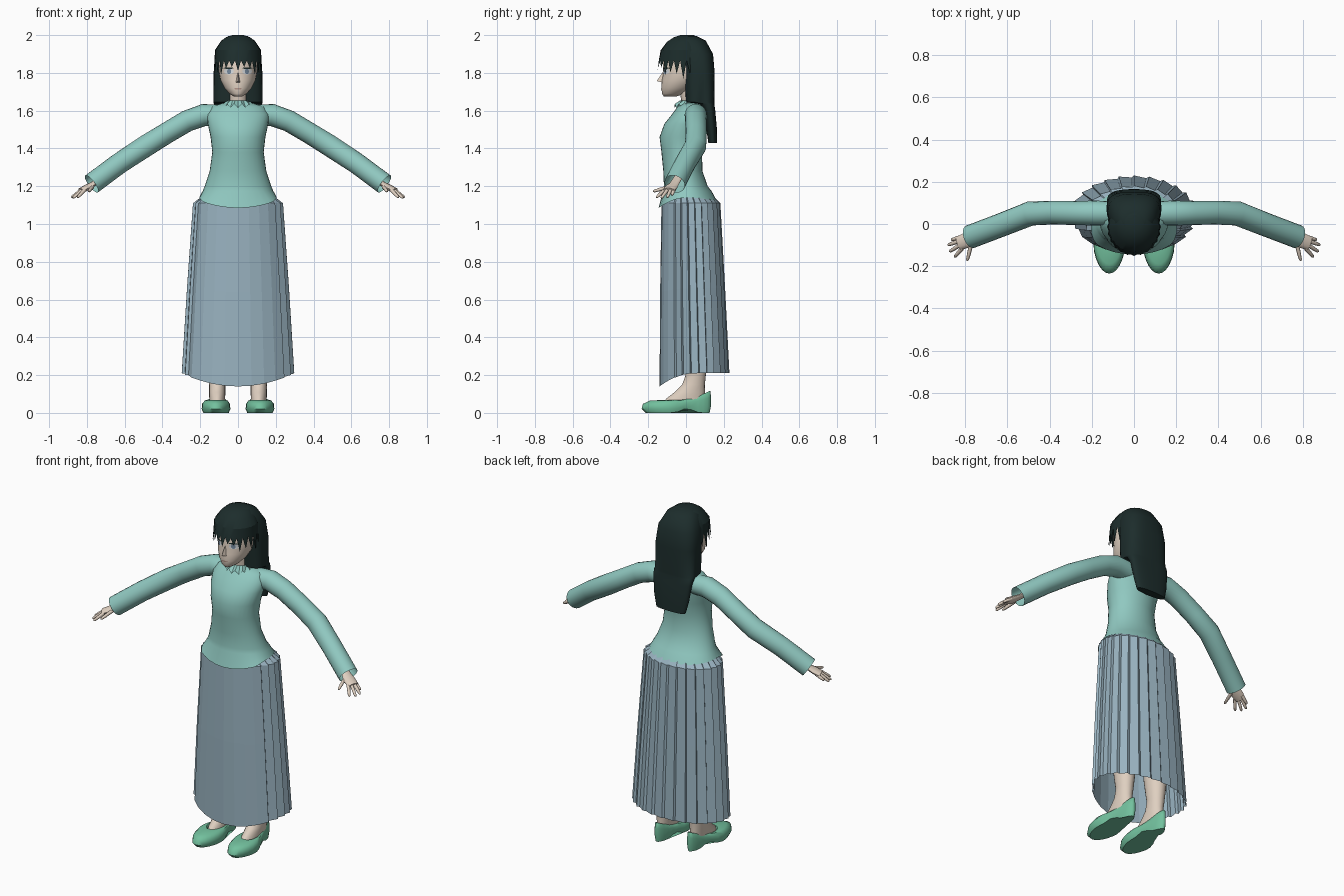
import bpy, bmesh, math
from mathutils import Vector

if "Cube" in bpy.data.objects:
    bpy.data.objects.remove(bpy.data.objects["Cube"])

def material(name, r, g, b):
    m = bpy.data.materials.new(name)
    m.diffuse_color = (r, g, b, 1)
    m.use_nodes = True
    m.node_tree.nodes["Principled BSDF"].inputs["Base Color"].default_value = m.diffuse_color
    return m

TEAL = material("teal knit", .28, .58, .53)
BLUE = material("skirt blue", .32, .45, .53)
GREEN = material("shoe green", .17, .53, .34)
SKIN = material("skin", .74, .63, .53)
HAIR = material("dark hair", .012, .026, .025)
WHITE = material("eye white", .75, .78, .8)
IRIS = material("iris blue", .2, .28, .38)
LIP = material("lip", .5, .33, .28)

def build(name, verts, faces, mat, angle=50):
    """Mesh object with outward normals; angle 0 keeps it flat shaded."""
    bm = bmesh.new()
    vs = [bm.verts.new(v) for v in verts]
    for f in faces:
        bm.faces.new([vs[i] for i in f])
    bmesh.ops.recalc_face_normals(bm, faces=bm.faces)
    me = bpy.data.meshes.new(name)
    bm.to_mesh(me)
    bm.free()
    me.materials.append(mat)
    if angle:
        me.shade_smooth()
        me.set_sharp_from_angle(angle=math.radians(angle))
    ob = bpy.data.objects.new(name, me)
    bpy.context.collection.objects.link(ob)
    return ob

def loft(name, rings, mat, caps=(True, True), angle=50):
    n = len(rings[0])
    verts = [p for r in rings for p in r]
    faces = [(k * n + i, k * n + (i + 1) % n, (k + 1) * n + (i + 1) % n, (k + 1) * n + i)
             for k in range(len(rings) - 1) for i in range(n)]
    if caps[0]:
        faces.append(range(n))
    if caps[1]:
        faces.append(range(len(verts) - n, len(verts)))
    return build(name, verts, faces, mat, angle)

def ring(z, hw, yf, yb, n=32, p=2, cx=0):
    """Horizontal (super)ellipse from its half width and front and back limits."""
    pts = []
    for i in range(n):
        a = 2 * math.pi * i / n
        c, s = math.cos(a), math.sin(a)
        pts.append((cx + hw * math.copysign(abs(c) ** (2 / p), c),
                    (yf + yb) / 2 + (yb - yf) / 2 * math.copysign(abs(s) ** (2 / p), s), z))
    return pts

def tube(name, path, radii, mat, n=16, flat=1, caps=(True, True)):
    """Tube along a path; flat squeezes it in its upward direction."""
    pts = [Vector(p) for p in path]
    rings = []
    for i, p in enumerate(pts):
        t = (pts[min(i + 1, len(pts) - 1)] - pts[max(i - 1, 0)]).normalized()
        u = t.cross(Vector((0, 0, 1))).normalized()
        v = u.cross(t)
        rings.append([p + radii[i] * (u * math.cos(a) + v * flat * math.sin(a))
                      for a in (2 * math.pi * k / n for k in range(n))])
    return loft(name, rings, mat, caps)

# Sweater body with a hem that dips at the front
hem = []
for x, y, z in ring(1.14, 1, -.145, .165):
    s = (y - .01) / .155
    t = s * s
    w = .205 + .04 * min(1, 2 * t) if s < 0 else .205 + .015 * t
    hem.append((x * w, y, 1.14 - (.055 if s < 0 else .02) * t))
body = [(1.175, .187, -.122, .135), (1.20, .176, -.117, .115), (1.28, .15, -.12, .087),
        (1.38, .136, -.13, .085), (1.46, .145, -.14, .1), (1.53, .16, -.115, .11),
        (1.58, .165, -.075, .112), (1.62, .14, -.045, .105), (1.64, .08, -.025, .095)]
loft("sweater_body", [hem] + [ring(*b) for b in body], TEAL, (False, True), 80)

# Ruffled collar
low = [(x, y, z + (.014 if i % 2 else -.008))
       for i, (x, y, z) in enumerate(ring(1.622, .082, -.062, .1, 24))]
loft("collar", [low, ring(1.655, .056, -.03, .08, 24)], TEAL, (False, False), 0)

# Pleated skirt: smooth front panel, stepped pleats round the sides and back
plan = [(math.radians(215 + 110 * i / 8), 1) for i in range(9)]
for i in range(18):
    a = 325 + 250 * i / 18
    plan += [(math.radians(a + 2), .95), (math.radians(a + 250 / 18), 1)]
plan.pop()

def skirt_ring(z, hw, yf, yb, dip=0, step=1):
    pts = []
    for a, r in plan:
        r = 1 - (1 - r) * step
        s = math.sin(a)
        pts.append((r * hw * math.cos(a), (yf + yb) / 2 + r * (yb - yf) / 2 * s,
                    z - dip * min(s, 0) ** 2))
    return pts

loft("skirt", [skirt_ring(.21, .30, -.14, .23, .07), skirt_ring(.66, .272, -.137, .207, .02),
               skirt_ring(1.11, .24, -.13, .182), skirt_ring(1.14, .2, -.115, .152, 0, .3),
               skirt_ring(1.19, .165, -.1, .105, 0, 0)], BLUE, (False, False), 0)

# Neck and head
tube("neck", [(0, .03, 1.60), (0, .022, 1.66), (0, .01, 1.74)], [.052, .048, .048], SKIN)
HEAD = [(1.675, .022, -.118, -.05), (1.69, .046, -.127, -.01), (1.72, .072, -.13, .04),
        (1.76, .092, -.128, .08), (1.80, .1, -.12, .1), (1.86, .103, -.124, .11),
        (1.92, .09, -.1, .1), (1.965, .05, -.05, .06)]
loft("head", [ring(*h) for h in HEAD], SKIN, angle=80)

def face_y(x, z):
    for a, b in zip(HEAD, HEAD[1:]):
        if a[0] <= z <= b[0]:
            t = (z - a[0]) / (b[0] - a[0])
            hw, yf, yb = (a[k] + t * (b[k] - a[k]) for k in (1, 2, 3))
            return (yf + yb) / 2 - (yb - yf) / 2 * math.sqrt(max(0, 1 - (x / hw) ** 2))

def face_plate(name, cx, cz, rx, rz, mat, lift):
    """Oval plate that follows the face."""
    verts, n = [], 16
    for r in (1, .5):
        for i in range(n):
            a = 2 * math.pi * i / n
            x, z = cx + r * rx * math.cos(a), cz + r * rz * math.sin(a)
            verts.append((x, face_y(x, z) - lift, z))
    loft(name, [verts[:n], verts[n:]], mat, (False, True))

build("nose", [(0, -.122, 1.805), (-.014, -.122, 1.748), (.014, -.122, 1.748), (0, -.155, 1.757)],
      [(0, 1, 3), (0, 3, 2), (1, 2, 3)], SKIN)
face_plate("mouth", 0, 1.716, .022, .004, LIP, .002)
for side, tag in ((1, "left"), (-1, "right")):
    face_plate("eye_white_" + tag, side * .048, 1.808, .026, .016, WHITE, .002)
    face_plate("iris_" + tag, side * .047, 1.808, .011, .014, IRIS, .004)
    face_plate("lash_" + tag, side * .05, 1.825, .028, .004, HAIR, .004)

# Hair: long back mass, then a fringe cap with jagged ends
back = [(1.43, .095, .118, .165, 2.5), (1.5, .112, .108, .164, 2.5), (1.60, .124, .095, .155, 2.8),
        (1.635, .128, .07, .15, 3), (1.645, .13, .0, .15, 3.2), (1.8, .129, -.012, .152, 3),
        (1.9, .122, -.03, .143, 2.6), (1.97, .09, -.05, .105, 2.3), (1.995, .05, -.03, .055, 2)]
loft("long_hair", [ring(z, w, f, b, 32, p) for z, w, f, b, p in back], HAIR, angle=40)

tips, roots = [], []
for i, (x, y, z) in enumerate(ring(1.86, .126, -.148, .12, 48)):
    drop = .01 + .025 * (i % 3 == 0) + .04 * min(1, abs(x) / .12) ** 2
    if i % 2:
        tips.append((x * .97, y * .98, z + .005))
    else:
        tips.append((x * 1.01, y * 1.02, z - drop - .015))
    k = .97 if i % 2 else 1
    roots.append((x * .97 * k, -.01 + (y + .01) * .9 * k, 1.92))
loft("fringe", [tips, roots, ring(1.965, .093, -.1, .09, 48), ring(1.988, .065, -.065, .065, 48),
                ring(2.0, .03, -.03, .04, 48)], HAIR, (False, True), 25)

# Shoe profile helpers
def shoe_top(y):
    return .068 + .05 * max(0, (y + .02) / .15) ** 1.5

def shoe_ring(side, yf, yb, grow, height):
    pts = []
    for i in range(28):
        a = 2 * math.pi * i / 28
        y = (yf + yb) / 2 + (yb - yf) / 2 * math.sin(a)
        front = min(1, max(0, (.06 - y) / .18))
        front = front * front * (3 - 2 * front)
        w = (.047 + .033 * front) * grow
        arch = .024 * math.exp(-((y - .005) / .04) ** 2)
        z = arch + (shoe_top(y) - arch) * height
        pts.append((side * (.108 + .009 * front + w * math.cos(a)), y, z))
    return pts

LEG = [(.04, .04, -.13, .1), (.075, .042, -.105, .1), (.11, .043, -.06, .1), (.15, .043, -.02, .1),
       (.2, .045, -.002, .105), (.34, .06, -.02, .12), (.5, .06, -.03, .1), (.75, .08, -.07, .11),
       (1.05, .095, -.09, .12)]
ARM = [(.09, .05, 1.575), (.18, .052, 1.577), (.27, .052, 1.545), (.38, .054, 1.48),
       (.49, .05, 1.412), (.63, -.005, 1.32), (.775, -.06, 1.212)]
FINGERS = [((.82, -.062, 1.183), (.866, -.075, 1.153)), ((.825, -.08, 1.183), (.882, -.1, 1.14)),
           ((.822, -.098, 1.181), (.874, -.131, 1.137)), ((.812, -.113, 1.18), (.85, -.157, 1.14)),
           ((.77, -.09, 1.197), (.79, -.175, 1.172))]

for side, tag in ((1, "left"), (-1, "right")):
    flip = lambda p: (side * p[0], p[1], p[2])
    # Leg with foot, and slip-on shoe
    loft("leg_" + tag, [ring(*l, 20, 2, side * .11) for l in LEG], SKIN, angle=80)
    loft("shoe_" + tag, [shoe_ring(side, -.215, .125, .9, 0), shoe_ring(side, -.235, .132, 1, .3),
                         shoe_ring(side, -.228, .132, .98, .7), shoe_ring(side, -.19, .13, .85, .97),
                         shoe_ring(side, -.11, .125, .72, 1), shoe_ring(side, -.1, .115, .65, .8)],
         GREEN, (True, False), 50)
    # Sleeve, open at the cuff
    tube("sleeve_" + tag, [flip(p) for p in ARM], [.056, .059, .057, .056, .058, .056, .056],
         TEAL, 20, 1, (True, False))
    # Hand
    tube("palm_" + tag, [flip(p) for p in ((.70, -.03, 1.265), (.765, -.062, 1.213),
                                          (.795, -.078, 1.195), (.832, -.092, 1.177))],
         [.025, .028, .036, .033], SKIN, 12, .45)
    for i, (a, b) in enumerate(FINGERS):
        a, b = Vector(flip(a)), Vector(flip(b))
        tube(f"finger_{i + 1}_{tag}", [a, a.lerp(b, .6), a.lerp(b, .92), b],
             [.010, .009, .007, .003], SKIN, 8)
